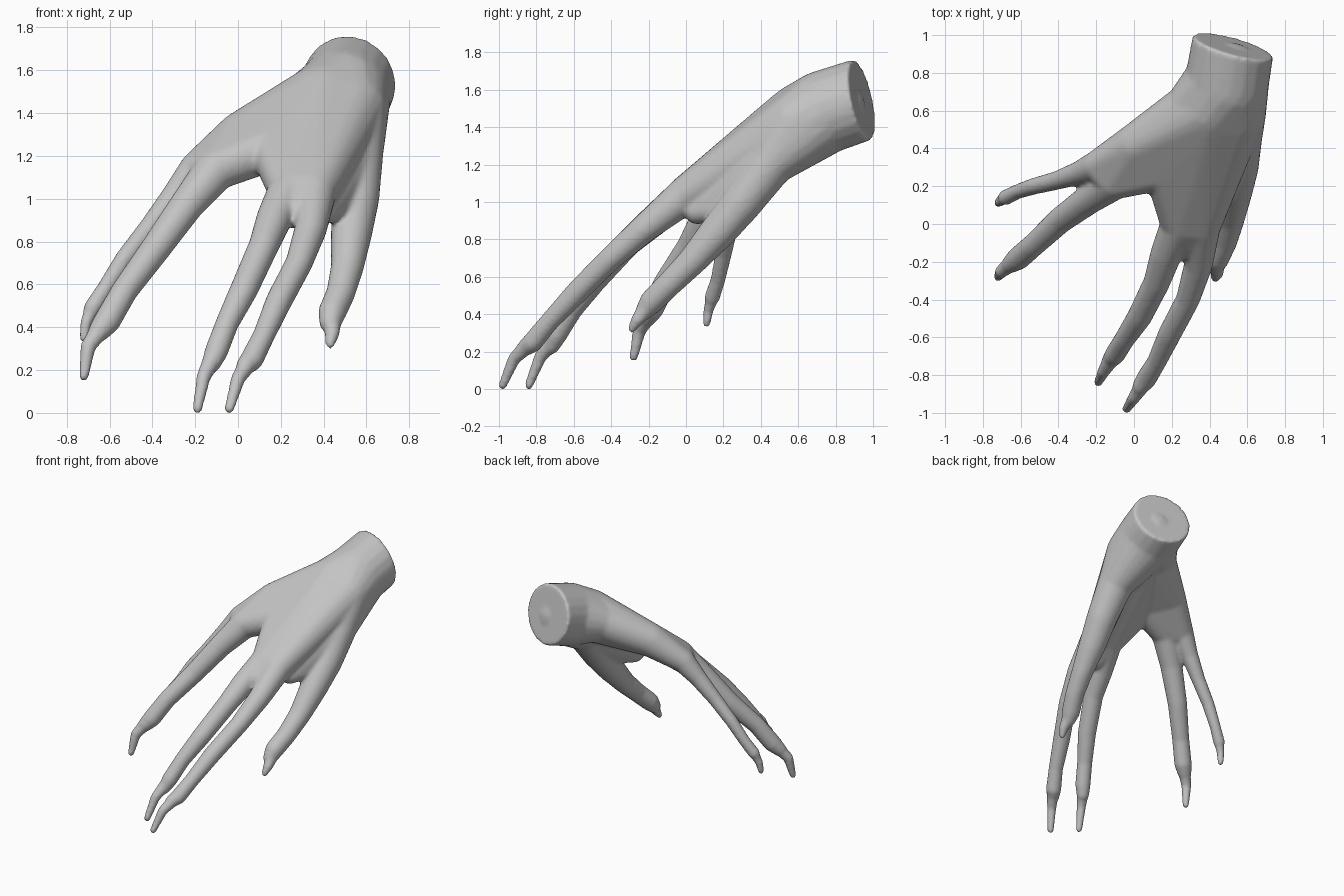
import bpy
import bmesh
from mathutils import Vector

default_cube = bpy.data.objects.get("Cube")
if default_cube:
    bpy.data.objects.remove(default_cube, do_unlink=True)


def make_material(name, color):
    material = bpy.data.materials.new(name)
    material.use_nodes = True
    material.diffuse_color = color
    material.node_tree.nodes["Principled BSDF"].inputs["Base Color"].default_value = color
    return material


body = bmesh.new()


def add_hull(balls, cut=None):
    """Wrap a convex skin round balls (x, y, z, radius); optionally slice it flat."""
    source = bmesh.new()
    for x, y, z, radius in balls:
        made = bmesh.ops.create_icosphere(source, subdivisions=3, radius=radius)
        bmesh.ops.translate(source, verts=made["verts"], vec=(x, y, z))
    points = [vert.co.copy() for vert in source.verts]
    source.free()

    hull = bmesh.new()
    for point in points:
        hull.verts.new(point)
    bmesh.ops.convex_hull(hull, input=hull.verts[:])
    loose = [vert for vert in hull.verts if not vert.link_faces]
    bmesh.ops.delete(hull, geom=loose, context="VERTS")
    if cut:
        geometry = hull.verts[:] + hull.edges[:] + hull.faces[:]
        bmesh.ops.bisect_plane(hull, geom=geometry, plane_co=cut[0],
                               plane_no=cut[1], clear_outer=True)
        bmesh.ops.holes_fill(hull, edges=hull.edges[:], sides=0)
    bmesh.ops.recalc_face_normals(hull, faces=hull.faces[:])
    piece = bpy.data.meshes.new("piece")
    hull.to_mesh(piece)
    hull.free()
    body.from_mesh(piece)
    bpy.data.meshes.remove(piece)


def add_chain(balls):
    """Join each ball to the next to form a tapering limb."""
    for pair in zip(balls, balls[1:]):
        add_hull(pair)


# Wrist with a flat slanted end
wrist = (.49, .74, 1.48, .225)
wrist_end = (.53, .98, 1.56, .22)
add_hull([wrist, wrist_end], cut=(Vector((.53, .94, 1.545)), Vector((.28, 1, .22))))

# Back of the hand and palm, spreading into two knuckle groups
palm_inner = (.40, .61, 1.45, .185)
palm_outer = (.53, .59, 1.42, .17)
palm_side = (.30, .61, 1.43, .14)
middle_knuckle = (.24, .0, 1.04, .10)
index_knuckle = (.36, -.01, 1.03, .10)
knuckle_web = (.27, -.11, .94, .08)
ring_knuckle = (-.10, .23, 1.14, .10)
little_knuckle = (-.19, .31, 1.14, .083)
web = (.16, .29, 1.24, .11)
outer_edge = (.02, .42, 1.29, .12)
thumb_mass = (.55, .46, 1.22, .13)
add_hull([wrist, palm_inner, palm_outer])
add_hull([wrist, palm_inner, palm_side])
add_hull([palm_inner, palm_outer, middle_knuckle, index_knuckle])
add_hull([middle_knuckle, index_knuckle, knuckle_web])
add_hull([palm_inner, palm_side, outer_edge, web])
add_hull([outer_edge, web, ring_knuckle, little_knuckle])
add_hull([palm_inner, web, middle_knuckle])
add_hull([wrist, palm_outer, thumb_mass])

# Thin web between thumb and palm
add_hull([thumb_mass, (.53, .29, .98, .07), (.40, .06, .95, .07)])

# Fingers: each is a fleshy limb followed by a thin claw
index_finger = [index_knuckle, (.34, -.22, .86, .076), (.285, -.40, .70, .064),
                (.19, -.58, .52, .062), (.12, -.73, .36, .052), (.065, -.82, .25, .055),
                (.035, -.86, .22, .045)]
index_claw = [(.04, -.86, .22, .042), (.0, -.92, .16, .034), (-.04, -.98, .02, .024)]

middle_finger = [middle_knuckle, (.17, -.16, .91, .084), (.12, -.31, .78, .071),
                 (.03, -.49, .58, .066), (-.05, -.61, .42, .055), (-.10, -.69, .29, .055),
                 (-.125, -.72, .23, .045)]
middle_claw = [(-.13, -.73, .23, .042), (-.16, -.78, .17, .034), (-.19, -.84, .02, .024)]

ring_finger = [ring_knuckle, (-.24, .13, .97, .08), (-.39, .02, .76, .07),
               (-.53, -.11, .57, .062), (-.61, -.18, .43, .063), (-.65, -.21, .38, .05)]
ring_claw = [(-.65, -.21, .38, .045), (-.70, -.25, .31, .036), (-.72, -.28, .17, .024)]

little_finger = [little_knuckle, (-.29, .27, 1.02, .063), (-.41, .23, .87, .05),
                 (-.53, .20, .72, .045), (-.62, .17, .58, .04), (-.68, .14, .49, .042)]
little_claw = [(-.68, .14, .49, .036), (-.71, .12, .42, .028), (-.72, .11, .35, .022)]

thumb = [thumb_mass, (.55, .30, 1.0, .11), (.53, .17, .84, .097), (.51, .03, .68, .077),
         (.48, -.09, .56, .068), (.44, -.18, .47, .066), (.43, -.22, .42, .05)]
thumb_claw = [(.44, -.21, .43, .045), (.44, -.26, .37, .035), (.43, -.29, .32, .022)]

for limb in (index_finger, index_claw, middle_finger, middle_claw, ring_finger,
             ring_claw, little_finger, little_claw, thumb, thumb_claw):
    add_chain(limb)

# One continuous skin blended from all the pieces
mesh = bpy.data.meshes.new("hand")
body.to_mesh(mesh)
body.free()
mesh.materials.append(make_material("plain grey", (.55, .55, .55, 1)))
hand = bpy.data.objects.new("hand", mesh)
bpy.context.collection.objects.link(hand)

fuse = hand.modifiers.new("fuse", "REMESH")
fuse.mode = "VOXEL"
fuse.voxel_size = .012
fuse.use_smooth_shade = True
relax = hand.modifiers.new("relax", "SMOOTH")
relax.factor = .5
relax.iterations = 8
